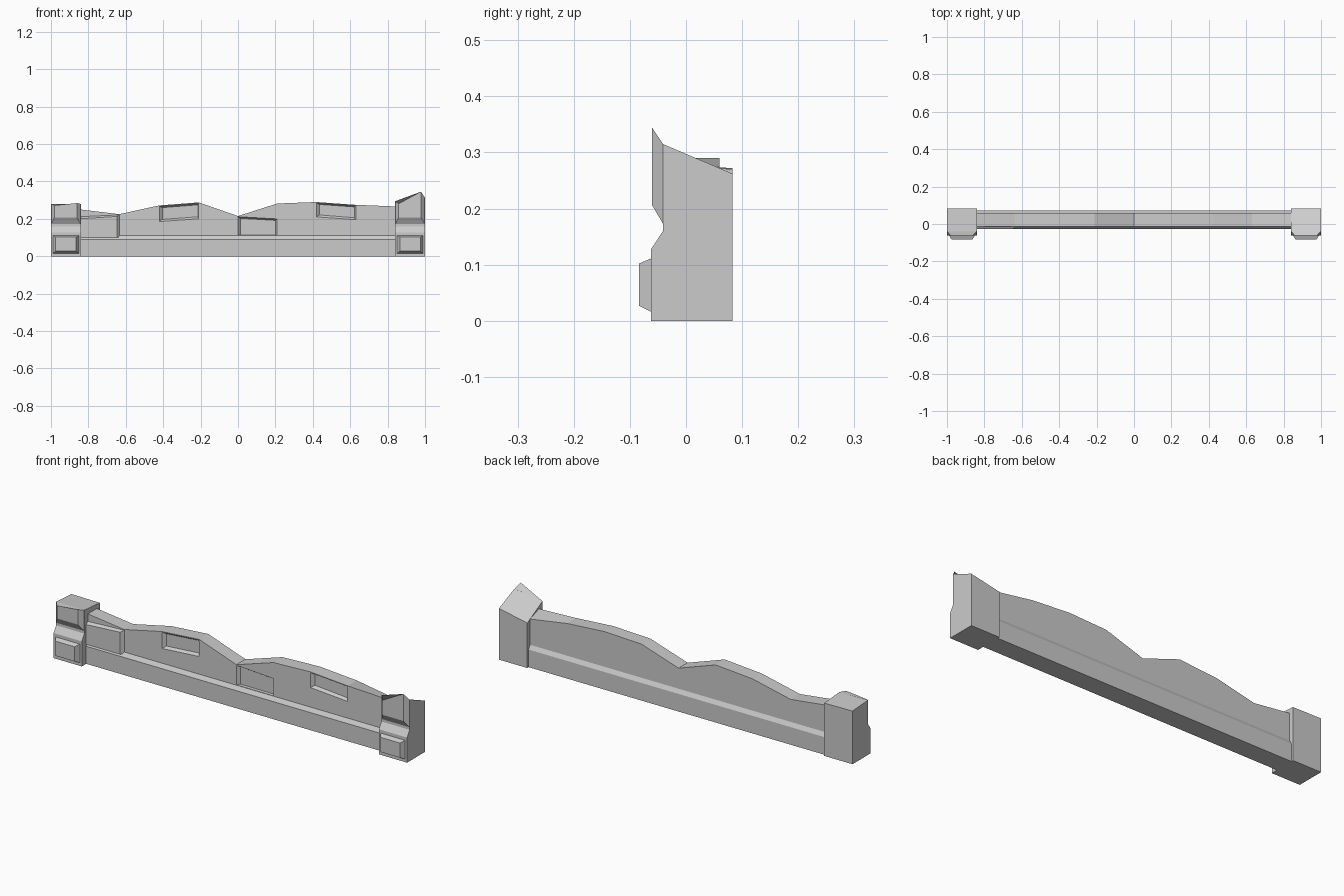
import bpy, bmesh

if "Cube" in bpy.data.objects:
    bpy.data.objects.remove(bpy.data.objects["Cube"])


def loft(name, rings):
    """Skin a closed solid through matching rings of points."""
    bm = bmesh.new()
    rows = [[bm.verts.new(p) for p in ring] for ring in rings]
    n = len(rings[0])
    for a, b in zip(rows, rows[1:]):
        for i in range(n):
            j = (i + 1) % n
            bm.faces.new((a[i], a[j], b[j], b[i]))
    bm.faces.new(rows[0])
    bm.faces.new(rows[-1])
    bmesh.ops.recalc_face_normals(bm, faces=bm.faces)
    mesh = bpy.data.meshes.new(name)
    bm.to_mesh(mesh)
    bm.free()
    obj = bpy.data.objects.new(name, mesh)
    bpy.context.collection.objects.link(obj)
    return obj


def frustum(name, y0, quad0, y1, quad1):
    """Block between two (x, z) outlines at depths y0 and y1."""
    return loft(name, [[(x, y0, z) for x, z in quad0],
                       [(x, y1, z) for x, z in quad1]])


def rect(x0, x1, z0, zl, zr, zb=None):
    return [(x0, z0), (x1, z0 if zb is None else zb), (x1, zr), (x0, zl)]


# Wall with a stepped plinth and a ruined, uneven top
FRONT, BACK = -0.013, 0.06
tops = [(-0.85, 0.251), (-0.635, 0.225), (-0.42, 0.272), (-0.21, 0.288),
        (0, 0.215), (0.21, 0.282), (0.42, 0.29), (0.63, 0.275), (0.85, 0.266)]
rings = []
for x, z in tops:
    back_z = 0.24 if x > 0.8 else z
    prof = [(-0.027, 0), (0.072, 0), (0.072, 0.09), (BACK, 0.11),
            (BACK, back_z), (FRONT, z), (FRONT, 0.11), (-0.027, 0.09)]
    rings.append([(x, y, h) for y, h in prof])
wall = loft("wall", rings)

# Sunken stones cut into the wall face: outer rim, then the inner floor
recesses = [
    (rect(-0.42, -0.21, 0.185, 0.268, 0.284, 0.2), rect(-0.405, -0.215, 0.197, 0.26, 0.275, 0.211)),
    (rect(0.0, 0.21, 0.112, 0.212, 0.2), rect(0.013, 0.2, 0.114, 0.203, 0.192)),
    (rect(0.42, 0.63, 0.21, 0.286, 0.272, 0.195), rect(0.435, 0.622, 0.221, 0.277, 0.264, 0.206)),
]
for i, (rim, floor) in enumerate(recesses):
    cutter = frustum(f"recess_cutter_{i}", FRONT - 0.0005, rim, FRONT + 0.013, floor)
    cutter.hide_render = True
    cutter.hide_viewport = True
    cutter.display_type = 'WIRE'
    mod = wall.modifiers.new(f"recess_{i}", 'BOOLEAN')
    mod.operation = 'DIFFERENCE'
    mod.solver = 'EXACT'
    mod.object = cutter

# Raised stone beside the left pillar
frustum("raised_stone", FRONT + 0.002, rect(-0.85, -0.632, 0.1, 0.213, 0.223),
        -0.027, rect(-0.85, -0.648, 0.1, 0.2, 0.213))


def pillar_end(x, front_z, back_z):
    prof = [(-0.062, 0), (0.083, 0), (0.083, back_z), (-0.041, front_z),
            (-0.041, 0.16), (-0.062, 0.128)]
    return [(x, y, z) for y, z in prof]


# Pillars: shaft, bevelled foot panel, bevelled upper block
# side: shaft ends (x, front top, back top), upper block tops on the face
pillars = {
    "left": ([(-1, 0.28, 0.272), (-0.84, 0.28, 0.27)], (0.272, 0.284)),
    "right": ([(0.84, 0.295, 0.23), (1, 0.315, 0.262)], (0.28, 0.345)),
}
for side, (ends, face_top) in pillars.items():
    x0, x1 = ends[0][0], ends[1][0]
    loft(f"{side}_pillar", [pillar_end(*e) for e in ends])
    frustum(f"{side}_foot_panel", -0.06, rect(x0 + 0.01, x1 - 0.01, 0.015, 0.112, 0.112),
            -0.084, rect(x0 + 0.025, x1 - 0.025, 0.027, 0.102, 0.102))
    frustum(f"{side}_upper_block", -0.041,
            rect(x0 + 0.002, x1 - 0.002, 0.173, ends[0][1], ends[1][1]),
            -0.061, rect(x0 + 0.018, x1 - 0.022, 0.207, *face_top))
